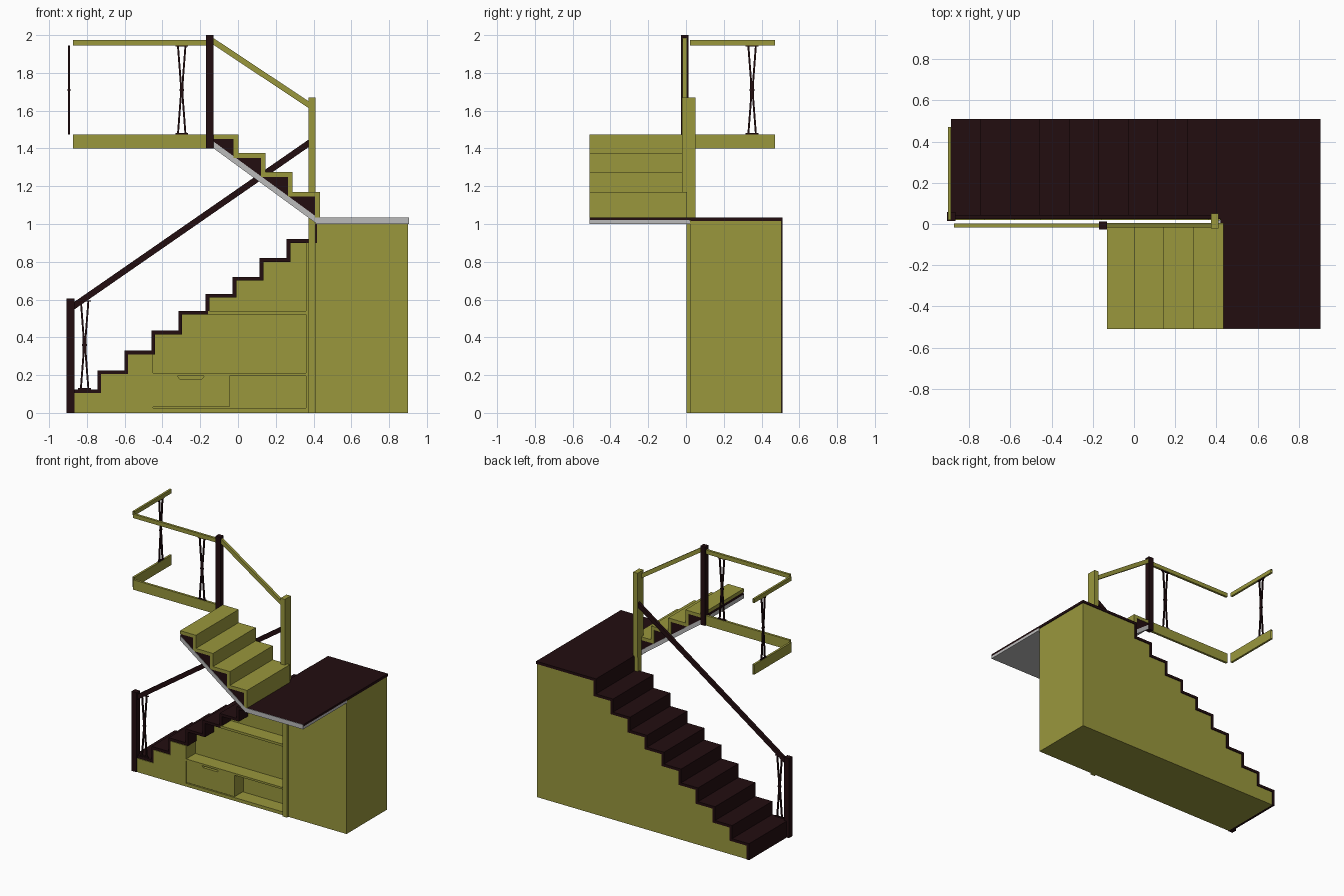
import bpy, bmesh
from math import pi

cube = bpy.data.objects.get("Cube")
if cube:
    bpy.data.objects.remove(cube)


def material(name, rgb):
    m = bpy.data.materials.new(name)
    m.use_nodes = True
    m.diffuse_color = (*rgb, 1)
    m.node_tree.nodes["Principled BSDF"].inputs["Base Color"].default_value = (*rgb, 1)
    return m


olive = material("olive", (0.32, 0.31, 0.046))
dark = material("dark_brown", (0.016, 0.004, 0.005))
grey = material("light_grey", (0.50, 0.50, 0.50))


def prism(name, outline, y0, y1, mat, capped=True):
    """Extrude an x-z outline along y."""
    bm = bmesh.new()
    a = [bm.verts.new((x, y0, z)) for x, z in outline]
    b = [bm.verts.new((x, y1, z)) for x, z in outline]
    n = len(a)
    for i in range(n):
        j = (i + 1) % n
        bm.faces.new((a[i], a[j], b[j], b[i]))
    if capped:
        bm.faces.new(a[::-1])
        bm.faces.new(b)
    bmesh.ops.recalc_face_normals(bm, faces=bm.faces)
    mesh = bpy.data.meshes.new(name)
    bm.to_mesh(mesh)
    bm.free()
    mesh.materials.append(mat)
    ob = bpy.data.objects.new(name, mesh)
    bpy.context.collection.objects.link(ob)
    return ob


def box(name, x, y, z, mat, capped=True):
    outline = [(x[0], z[0]), (x[1], z[0]), (x[1], z[1]), (x[0], z[1])]
    return prism(name, outline, y[0], y[1], mat, capped)


def sloped(name, start, end, height, y0, y1, mat):
    (xa, za), (xb, zb) = start, end
    return prism(name, [(xa, za), (xb, zb), (xb, zb - height), (xa, za - height)], y0, y1, mat)


def steps(x0, run, z0, tops, x_end, inset=0):
    """Zigzag stair line; inset moves it inside the stair."""
    shift = inset if run > 0 else -inset
    pts, z = [], z0
    for i, top in enumerate(tops):
        x = x0 + i * run + shift
        pts += [(x, z), (x, top - inset)]
        z = top - inset
    return pts + [(x_end, z)]


# Lower flight: dark tread shell continuing into the landing, over an olive body
FRONT, BACK, NICHE = 0.02, 0.505, 0.13
tops = [0.125, 0.225, 0.33, 0.435, 0.54, 0.63, 0.72, 0.82, 0.92, 1.035]
lower = (-0.888, 0.1432, 0)
shell = steps(*lower, tops, 0.905) + steps(*lower, tops, 0.905, 0.02)[::-1]
prism("lower_treads", shell, FRONT + 0.005, 0.51, dark)
body = steps(*lower, tops, 0.9, 0.02) + [(0.9, 0)]
prism("cabinet_body", body, NICHE, BACK, olive)

# Cabinet front with open niche, shelves and drawer
left = steps(*lower, tops[:3], -0.45, 0.02) + [(-0.45, 0)]
prism("cabinet_left_front", left, FRONT, NICHE, olive)
box("cabinet_side_panel", (0.36, 0.42), (FRONT, NICHE), (0, 0.9), olive)
box("cabinet_right_front", (0.418, 0.9), (FRONT, NICHE), (0, 1.015), olive)
box("cabinet_base", (-0.45, 0.36), (FRONT, NICHE), (0, 0.025), olive)
box("lower_shelf", (-0.45, 0.36), (FRONT, NICHE), (0.195, 0.21), olive)
box("upper_shelf", (-0.16, 0.36), (FRONT, NICHE), (0.522, 0.54), olive)
drawer = [(-0.45, 0.03), (-0.045, 0.03), (-0.045, 0.195), (-0.18, 0.195), (-0.19, 0.18),
          (-0.31, 0.18), (-0.32, 0.195), (-0.45, 0.195)]
prism("drawer", drawer, FRONT + 0.004, NICHE, olive)

# Overhanging landing
box("landing_top", (0.42, 0.905), (-0.507, FRONT + 0.005), (1.02, 1.035), dark)
box("landing_underside", (0.41, 0.905), (-0.507, FRONT), (1.0, 1.02), grey)
box("landing_front_edge", (0.41, 0.905), (-0.51, -0.507), (1.0, 1.035), grey)

# Upper flight climbing the other way
upper_tops = [1.17, 1.275, 1.375, 1.475]
upper = (0.433, -0.1435, 1.035)
outer = steps(*upper, upper_tops, -0.13)
inner = steps(*upper, upper_tops, -0.13, 0.025)
prism("upper_treads", outer + inner[::-1], -0.51, 0.005, olive)
prism("upper_stringer", inner + [(-0.13, 1.43)], -0.507, 0.002, dark)
sloped("upper_soffit", (-0.13, 1.437), (0.42, 1.035), 0.036, -0.51, 0.005, grey)

# Posts
box("bottom_post", (-0.907, -0.865), (0.015, 0.057), (0, 0.605), dark)
box("middle_post_foot", (0.373, 0.41), (0.003, 0.045), (0, 1.03), olive)
box("middle_post", (0.373, 0.41), (-0.022, 0.05), (1.03, 1.67), olive)
box("top_post", (-0.17, -0.13), (-0.027, 0.012), (1.4, 2.0), dark)

# Sloping handrails
sloped("lower_handrail", (-0.866, 0.588), (0.374, 1.447), 0.04, 0.024, 0.044, dark)
sloped("upper_handrail", (-0.131, 1.985), (0.374, 1.65), 0.036, -0.018, 0.004, olive)

# Gallery rails and floor edges
for name, z in (("floor_edge", (1.4, 1.475)), ("gallery_rail", (1.945, 1.975))):
    box("front_" + name, (-0.873, -0.165), (-0.016, 0.002), z, olive)
    box("side_" + name, (-0.903, -0.887), (0.02, 0.47), z, olive, capped=False)


# Balusters made of a bowed pair of bars
def baluster(name, x, y, z, h, turn=0):
    parts = []
    for s in (-1, 1):
        mid = [(s * 0.020, 0), (s * 0.005, h * 0.42), (s * 0.005, h * 0.58), (s * 0.020, h)]
        bar = [(px - 0.005, pz) for px, pz in mid] + [(px + 0.005, pz) for px, pz in mid[::-1]]
        parts.append(prism(name + "_bar", bar, -0.005, 0.005, dark))
    parts.append(box(name + "_knot", (-0.013, 0.013), (-0.007, 0.007), (h * 0.49, h * 0.51), dark))
    for end in (0, h - 0.006):
        parts.append(box(name + "_plate", (-0.034, 0.034), (-0.006, 0.006), (end, end + 0.006), dark))
    for ob in parts:
        ob.location = (x, y, z)
        ob.rotation_euler.z = turn


baluster("lower_baluster", -0.812, 0.034, 0.125, 0.47)
baluster("front_baluster", -0.298, -0.007, 1.475, 0.47)
baluster("side_baluster", -0.895, 0.35, 1.475, 0.47, pi / 2)
